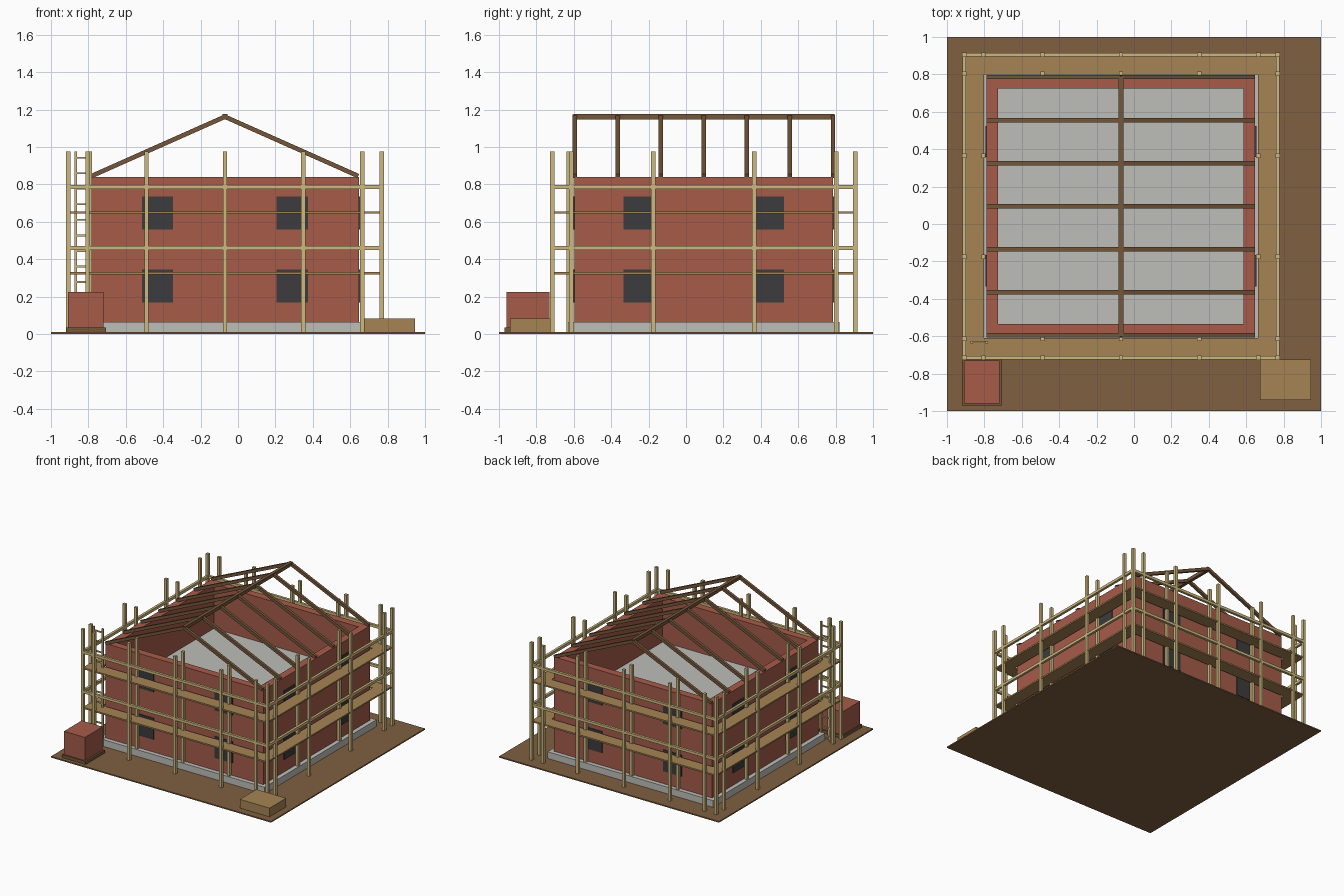
import bpy, math
from mathutils import Vector

cube = bpy.data.objects.get("Cube")
if cube:
    bpy.data.objects.remove(cube, do_unlink=True)


def material(name, *rgb):
    lin = [((c / 255 + 0.055) / 1.055) ** 2.4 for c in rgb] + [1]
    m = bpy.data.materials.new(name)
    m.use_nodes = True
    m.diffuse_color = lin
    m.node_tree.nodes["Principled BSDF"].inputs["Base Color"].default_value = lin
    return m


EARTH = material("earth brown", 127, 96, 65)
BRICK = material("brick red", 166, 91, 73)
CONCRETE = material("concrete grey", 190, 190, 186)
GLASS = material("dark window", 60, 60, 62)
POLE = material("pale pole wood", 205, 184, 126)
PLANK = material("plank wood", 165, 132, 84)
RAFTER = material("dark timber", 116, 86, 58)

FACES = [(0, 1, 3, 2), (4, 6, 7, 5), (0, 4, 5, 1), (2, 3, 7, 6), (0, 2, 6, 4), (1, 5, 7, 3)]


def box(name, mat, x, y, z):
    """Box from three (low, high) ranges."""
    mid = Vector((sum(x) / 2, sum(y) / 2, sum(z) / 2))
    verts = [Vector((a, b, c)) - mid for a in x for b in y for c in z]
    mesh = bpy.data.meshes.new(name)
    mesh.from_pydata(verts, [], FACES)
    mesh.materials.append(mat)
    ob = bpy.data.objects.new(name, mesh)
    ob.location = mid
    bpy.context.collection.objects.link(ob)
    return ob


def around(c, half):
    return (c - half, c + half)


# House centre, half sizes and levels
CX, CY, HX, HY = -0.07, 0.095, 0.718, 0.692
BASE, TOP, WALL = 0.065, 0.84, 0.062
X0, X1, Y0, Y1 = CX - HX, CX + HX, CY - HY, CY + HY

# Ground, foundation and upper floor slab
box("ground", EARTH, (-1, 1), (-1, 1), (0, 0.01))
box("foundation", CONCRETE, around(CX, HX + 0.035), around(CY, HY + 0.035), (0.005, BASE))
box("upper_floor", CONCRETE, around(CX, HX - WALL), around(CY, HY - WALL), (0.45, 0.475))

# Walls
box("front_wall", BRICK, (X0, X1), (Y0, Y0 + WALL), (BASE, TOP))
box("back_wall", BRICK, (X0, X1), (Y1 - WALL, Y1), (BASE, TOP))
box("right_wall", BRICK, (X0, X0 + WALL), (Y0 + WALL, Y1 - WALL), (BASE, TOP))
box("left_wall", BRICK, (X1 - WALL, X1), (Y0 + WALL, Y1 - WALL), (BASE, TOP))

# Windows on all four sides, two storeys
for z in (0.257, 0.647):
    for s in (-1, 1):
        for t in (-1, 1):
            box("end_window", GLASS, around(CX + t * 0.36, 0.083),
                around(CY + s * (HY + 0.002), 0.004), around(z, 0.088))
            box("side_window", GLASS, around(CX + s * (HX + 0.002), 0.004),
                around(CY + t * 0.345, 0.083), around(z, 0.088))

# Roof frame: ridge beam and seven pairs of rafters
RIDGE = 1.162
box("ridge_beam", RAFTER, around(CX, 0.013), (Y0 - 0.005, Y1 + 0.005), around(RIDGE, 0.014))
rise, run = RIDGE - TOP - 0.005, HX - 0.005
length = math.hypot(rise, run)
for i in range(7):
    y = CY + (i - 3) * 0.23
    for s in (-1, 1):
        r = box("rafter", RAFTER, (-length / 2, length / 2), around(y, 0.011), around(0, 0.012))
        r.location = (CX + s * run / 2, y, RIDGE - rise / 2)
        r.rotation_euler.y = s * math.atan2(rise, run)

# Scaffold poles: an outer and an inner row on each side
OX, OY, IX, IY = 0.838, 0.81, 0.735, 0.708
spots = []
for s in (-1, 1):
    for i in range(5):
        x = (i - 2) * OX / 2
        spots += [(x, s * IY), (x, s * OY)]
    for i in range(4):
        y = (i - 1.5) * OY / 1.5
        spots.append((s * IX, y))
        if i in (1, 2):
            spots.append((s * OX, y))
for x, y in spots:
    box("scaffold_pole", POLE, around(CX + x, 0.0115), around(CY + y, 0.0115), (0.004, 0.975))

# Guard rails and walking planks on two lifts
for z in (0.325, 0.65):
    for s in (-1, 1):
        box("end_rail", POLE, around(CX, OX + 0.01), around(CY + s * OY, 0.01), around(z + 0.136, 0.011))
        box("side_rail", POLE, around(CX + s * OX, 0.01), around(CY, OY + 0.01), around(z + 0.136, 0.011))
        box("end_planks", PLANK, around(CX, OX), around(CY + s * (OY + IY) / 2, 0.054),
            around(z, 0.006))
        box("side_planks", PLANK, around(CX + s * (OX + IX) / 2, 0.054), around(CY, IY - 0.003),
            around(z, 0.006))

# Ladder
for x in (-0.867, -0.788):
    box("ladder_rail", POLE, around(x, 0.007), around(-0.632, 0.007), (0.01, 0.975))
for i in range(12):
    box("ladder_rung", POLE, (-0.867, -0.788), around(-0.632, 0.005), around(0.03 + i * 0.083, 0.005))

# Brick pallet and timber stack
box("pallet", RAFTER, (-0.92, -0.705), (-0.97, -0.722), (0.008, 0.035))
box("brick_stack", BRICK, (-0.91, -0.72), (-0.96, -0.73), (0.035, 0.225))
box("timber_stack", PLANK, (0.675, 0.945), (-0.94, -0.725), (0.004, 0.082))
